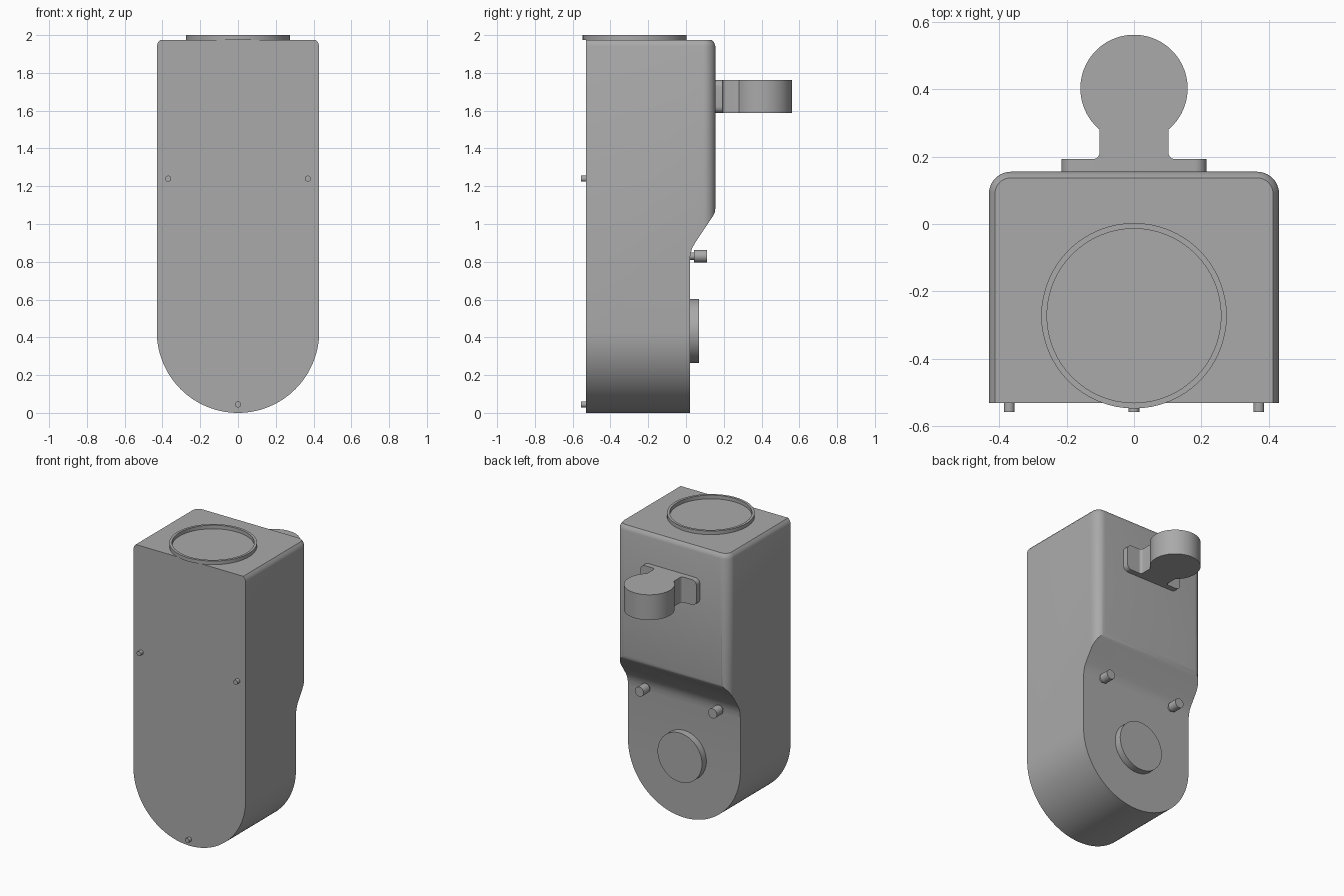
import bpy, bmesh, math
from mathutils import Vector

if "Cube" in bpy.data.objects:
    bpy.data.objects.remove(bpy.data.objects["Cube"], do_unlink=True)

grey = bpy.data.materials.new("plain grey")
grey.use_nodes = True
COLOUR = (0.4, 0.4, 0.4, 1)
grey.diffuse_color = COLOUR
grey.node_tree.nodes["Principled BSDF"].inputs["Base Color"].default_value = COLOUR


def loft(name, rings):
    """Solid from equal-length closed rings of points, capped at both ends."""
    bm = bmesh.new()
    loops = [[bm.verts.new(p) for p in ring] for ring in rings]
    for a, b in zip(loops, loops[1:]):
        for i in range(len(a)):
            j = (i + 1) % len(a)
            bm.faces.new((a[i], a[j], b[j], b[i]))
    bm.faces.new(loops[0])
    bm.faces.new(loops[-1])
    bmesh.ops.recalc_face_normals(bm, faces=bm.faces)
    mesh = bpy.data.meshes.new(name)
    bm.to_mesh(mesh)
    bm.free()
    mesh.materials.append(grey)
    ob = bpy.data.objects.new(name, mesh)
    bpy.context.collection.objects.link(ob)
    return ob


def prism(name, outline, axis, lo, hi):
    """Extrude a 2D outline along x, y or z."""
    def place(p, d):
        q = list(p)
        q.insert("xyz".index(axis), d)
        return Vector(q)
    return loft(name, [[place(p, d) for p in outline] for d in (lo, hi)])


def arc(cx, cy, r, start, end, n):
    angles = [math.radians(start + (end - start) * i / n) for i in range(n + 1)]
    return [(cx + r * math.cos(a), cy + r * math.sin(a)) for a in angles]


def circle(cx, cy, r, n=64):
    return arc(cx, cy, r, 0, 360, n)[:-1]


def smooth(ob, angle=30):
    bpy.ops.object.select_all(action="DESELECT")
    ob.select_set(True)
    bpy.context.view_layer.objects.active = ob
    bpy.ops.object.shade_smooth_by_angle(angle=math.radians(angle))


def combine(ob, cutter, operation):
    """Apply a boolean and discard the cutter."""
    mod = ob.modifiers.new("cut", "BOOLEAN")
    mod.operation, mod.object, mod.solver = operation, cutter, "EXACT"
    bpy.context.view_layer.objects.active = ob
    bpy.ops.object.modifier_apply(modifier=mod.name)
    bpy.data.objects.remove(cutter, do_unlink=True)


W, FRONT, BACK, LOW_BACK, TOP = 0.43, -0.53, 0.155, 0.02, 1.975


# Body: rounded plan with an eased top rim
def plan(inset, z):
    w, b, r = W - inset, BACK - inset, 0.065 - inset
    pts = [(-w, FRONT), (w, FRONT)]
    pts += arc(w - r, b - r, r, 0, 90, 10) + arc(r - w, b - r, r, 90, 180, 10)
    return [(x, y, z) for x, y in pts]


body = loft("body", [plan(0, -0.1), plan(0, 1.942), plan(0.006, 1.96),
                     plan(0.018, TOP)])

# Body: semicircular foot
foot = [(W + 0.1, 2.2), (-W - 0.1, 2.2), (-W - 0.1, W), (-W, W)]
foot += arc(0, W, W, 180, 360, 64)[1:] + [(W + 0.1, W)]
combine(body, prism("foot_cutter", foot, "y", -1, 1), "INTERSECT")

# Body: stepped back with a sloping shoulder
step = [(LOW_BACK, -0.2), (LOW_BACK, 0.8), (0.023, 0.836), (0.031, 0.868),
        (0.045, 0.895), (0.143, 1.043), (0.152, 1.06), (BACK, 1.08),
        (0.4, 1.08), (0.4, -0.2)]
combine(body, prism("step_cutter", step, "x", -1, 1), "DIFFERENCE")
smooth(body)

# Raised ring on the top
ring = loft("top_ring", [[(x, y, z) for x, y in circle(0, -0.272, r)]
                         for r, z in ((0.275, TOP), (0.275, 2), (0.258, 2),
                                      (0.258, TOP - 0.004))])
smooth(ring)

# Locating pins on the front
for name, x, z in (("left", 0.37, 1.24), ("right", -0.37, 1.24), ("lower", 0, 0.045)):
    smooth(prism(name + "_front_pin", circle(x, z, 0.016, 24), "y", -0.557, FRONT + 0.01))

# Headed studs on the back
for name, x in (("left", 0.28), ("right", -0.28)):
    smooth(prism(name + "_stud_neck", circle(x, 0.83, 0.02, 24), "y", 0, 0.05))
    smooth(prism(name + "_stud_head", circle(x, 0.83, 0.033, 32), "y", 0.042, 0.11))

# Round button on the lower back
smooth(prism("back_button", circle(0, 0.434, 0.17), "y", 0.01, 0.068))

# Hook plate, rounded at its corners
Z0, Z1, R = 1.587, 1.762, 0.035
plate = []
for sx, sz, start in ((1, 1, 0), (-1, 1, 90), (-1, -1, 180), (1, -1, 270)):
    cz = Z1 - R if sz > 0 else Z0 + R
    plate += arc(sx * (0.215 - R), cz, R, start, start + 90, 8)
smooth(prism("hook_plate", plate, "y", BACK - 0.01, 0.193))

# Hook: filleted neck running into a round knob
half = arc(0.122, 0.212, 0.02, 270, 180, 6)
knob = arc(0, 0.402, 0.159, -50, 230, 64)
hook = [(0.122, 0.17)] + half + knob
hook += [(-x, y) for x, y in reversed(half)] + [(-0.122, 0.17)]
smooth(prism("hook_knob", hook, "z", Z0, Z1))
